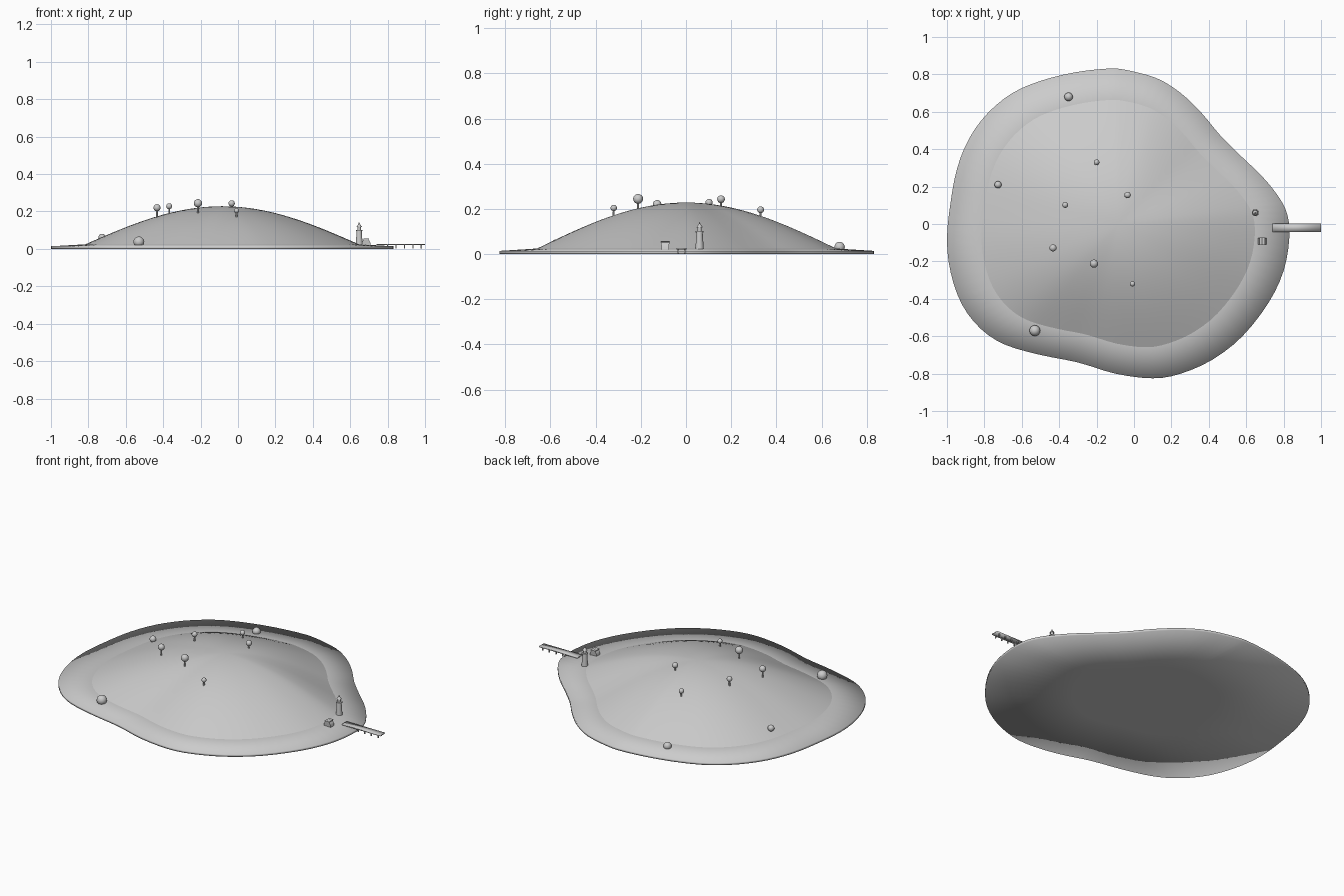
import bpy, bmesh, math
from mathutils import Vector, Matrix

if "Cube" in bpy.data.objects:
    bpy.data.objects.remove(bpy.data.objects["Cube"])

grey = bpy.data.materials.new("stone_grey")
grey.diffuse_color = (0.6, 0.6, 0.6, 1)
grey.use_nodes = True
grey.node_tree.nodes["Principled BSDF"].inputs["Base Color"].default_value = grey.diffuse_color
CENTRE = Vector((-0.085, 0))


def add_object(name, bm, sharp_angle=None):
    bmesh.ops.recalc_face_normals(bm, faces=bm.faces)
    mesh = bpy.data.meshes.new(name)
    bm.to_mesh(mesh)
    bm.free()
    mesh.materials.append(grey)
    ob = bpy.data.objects.new(name, mesh)
    bpy.context.collection.objects.link(ob)
    for p in mesh.polygons:
        p.use_smooth = True
    if sharp_angle:
        mesh.set_sharp_from_angle(angle=math.radians(sharp_angle))
    return ob


def loft(bm, rings, close_start=True, close_end=True):
    """Skin a list of equal closed loops, closing the ends with fans."""
    loops = [[bm.verts.new(p) for p in ring] for ring in rings]
    n = len(loops[0])
    for a, b in zip(loops, loops[1:]):
        for i in range(n):
            j = (i + 1) % n
            bm.faces.new((a[i], a[j], b[j], b[i]))
    for loop, wanted in ((loops[0], close_start), (loops[-1], close_end)):
        if wanted:
            bm.faces.new(loop)


def lathe(name, x, y, profile, sides=24, sharp=35):
    bm = bmesh.new()
    rings = [[(x + r * math.cos(2 * math.pi * i / sides),
               y + r * math.sin(2 * math.pi * i / sides), z)
              for i in range(sides)] for r, z in profile]
    loft(bm, rings)
    return add_object(name, bm, sharp)


def ball(name, x, y, z, r):
    bm = bmesh.new()
    bmesh.ops.create_uvsphere(bm, u_segments=16, v_segments=10, radius=r,
                              matrix=Matrix.Translation((x, y, z)))
    return add_object(name, bm)


def box(bm, centre, size):
    m = Matrix.Translation(centre) @ Matrix.Diagonal((*size, 1))
    bmesh.ops.create_cube(bm, size=1, matrix=m)


# Wavy shoreline, smoothed with a closed spline
shore = [(.83, -.08), (.82, .05), (.77, .15), (.68, .26), (.57, .365),
         (.46, .475), (.36, .595), (.25, .70), (.12, .78), (-.05, .825),
         (-.15, .83), (-.32, .81), (-.50, .765), (-.65, .70), (-.78, .595),
         (-.88, .46), (-.945, .30), (-.98, .12), (-1, -.08), (-.98, -.26),
         (-.92, -.43), (-.82, -.56), (-.69, -.645), (-.50, -.70),
         (-.30, -.74), (-.10, -.80), (.10, -.825), (.25, -.80),
         (.42, -.725), (.58, -.60), (.72, -.42), (.80, -.25)]
outline = []
for i in range(len(shore)):
    p0, p1, p2, p3 = (Vector(shore[(i + k) % len(shore)]) for k in (-1, 0, 1, 2))
    for t in (0, 1 / 3, 2 / 3):
        outline.append(0.5 * (2 * p1 + (p2 - p0) * t
                              + (2 * p0 - 5 * p1 + 4 * p2 - p3) * t * t
                              + (3 * p1 - p0 - 3 * p2 + p3) * t ** 3))


def shore_ring(scale, z):
    return [(*(CENTRE + (p - CENTRE) * scale), z) for p in outline]


def fan(bm, ring, z):
    tip = bm.verts.new((*CENTRE, z))
    for i, v in enumerate(ring):
        bm.faces.new((v, ring[(i + 1) % len(ring)], tip))


# Sandy base: flat underside, soft rim and a gentle beach
bm = bmesh.new()
loft(bm, [shore_ring(.45, 0), shore_ring(1, 0), shore_ring(1, .014),
          shore_ring(.79, .025)], False, False)
bm.verts.ensure_lookup_table()
fan(bm, bm.verts[:len(outline)], 0)
add_object("beach", bm)

# Domed hill
RINGS = 16
bm = bmesh.new()
loft(bm, [shore_ring(.8 * k / RINGS,
                     .024 + .204 * math.cos(math.pi / 2 * k / RINGS))
          for k in range(RINGS, 0, -1)], False, False)
bm.verts.ensure_lookup_table()
fan(bm, bm.verts[-len(outline):], .228)
add_object("hill", bm)

# Trees: x, y, crown height, crown radius
trees = [(-.433, -.128, .220, .019), (-.368, .102, .228, .016),
         (-.214, -.212, .244, .022), (-.034, .155, .243, .017),
         (-.008, -.32, .204, .014), (-.20, .33, .196, .015)]
for x, y, z, r in trees:
    lathe("tree_trunk", x, y, [(.005, z - .06), (.004, z)], 8)
    ball("tree_crown", x, y, z, r)

# Bushes, partly sunk in the ground
for x, y, z, r in [(-.53, -.57, .037, .029), (-.35, .68, .031, .023),
                   (-.727, .21, .062, .019)]:
    ball("bush", x, y, z, r)

# Lighthouse
lx, ly = .648, .06
lathe("lighthouse_tower", lx, ly, [(.019, .015), (.0135, .098)])
lathe("lighthouse_gallery", lx, ly, [(.018, .096), (.018, .101)])
lathe("lighthouse_lantern", lx, ly, [(.009, .10), (.009, .119)], 16)
lathe("lighthouse_roof", lx, ly, [(.014, .118), (.001, .138)], 16)
ball("lighthouse_finial", lx, ly, .138, .003)

# Beach hut: rounded roof profile, ends leaning outward
hx, hy = .685, -.092
profile = [(-.023, .015), (-.022, .036), (-.013, .05), (0, .057),
           (.013, .05), (.022, .036), (.023, .015)]
bm = bmesh.new()
loft(bm, [[(hx + x, hy + s * (.015 + .1 * (z - .015)), z) for x, z in profile]
          for s in (-1, 1)])
add_object("hut", bm, 40)
bm = bmesh.new()
box(bm, (hx, hy, .053), (.03, .042, .005))
add_object("hut_roof_ridge", bm, 30)

# Pier deck, its cross planks and posts
bm = bmesh.new()
box(bm, (.87, -.02, .023), (.26, .044, .007))
add_object("pier_deck", bm)
bm = bmesh.new()
for k in range(5):
    for s in (-1, 1):
        box(bm, (.80 + k * .045, -.02 + s * .015, .0125), (.006, .006, .019))
add_object("pier_posts", bm, 30)
